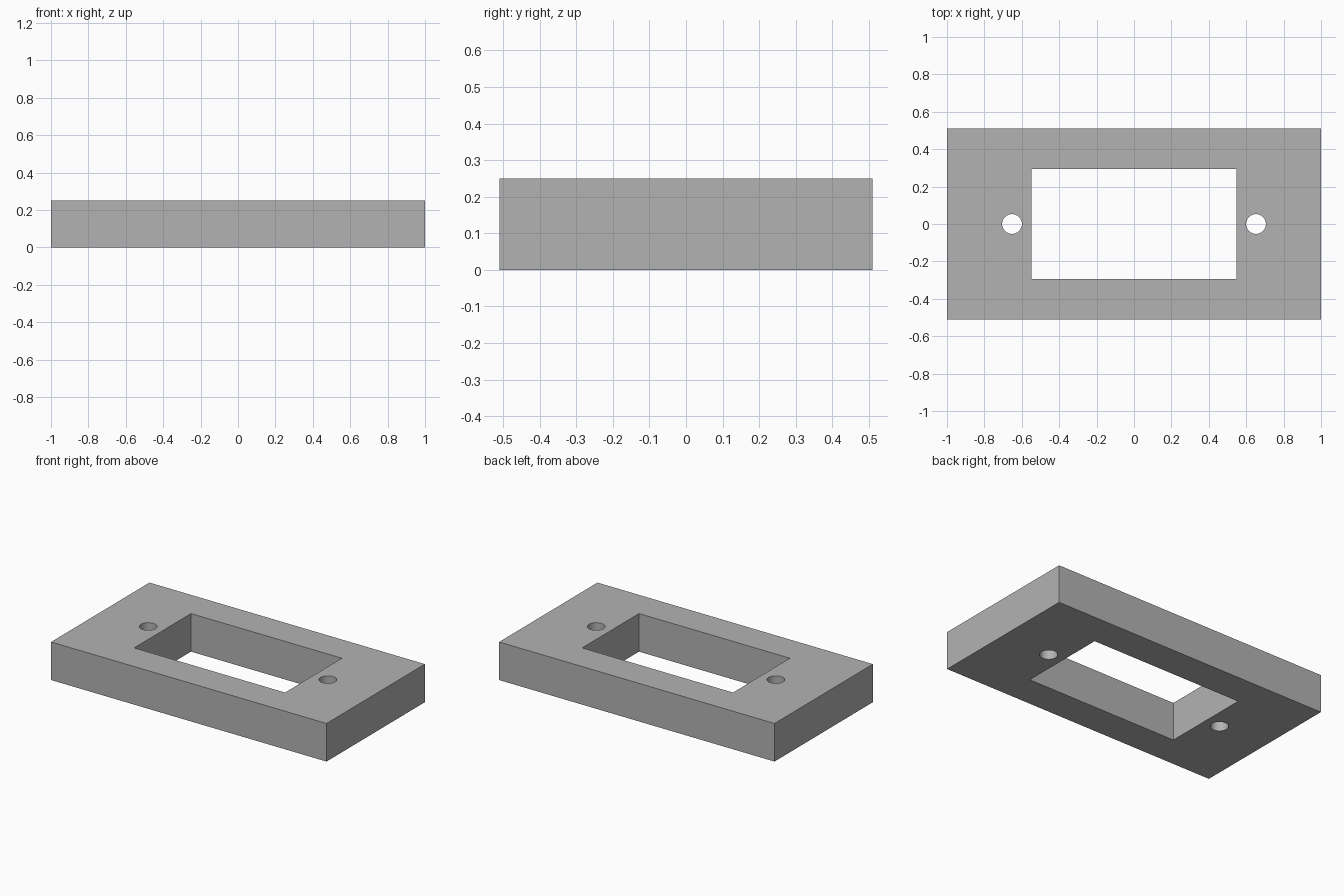
import bpy
import bmesh
from math import cos, sin, tau

cube = bpy.data.objects.get("Cube")
if cube:
    bpy.data.objects.remove(cube, do_unlink=True)

LENGTH, WIDTH, HEIGHT = 2.0, 1.02, 0.25
WINDOW_LENGTH, WINDOW_WIDTH = 1.096, 0.59
HOLE_X, HOLE_RADIUS, HOLE_SIDES = 0.652, 0.053, 48


def rectangle(length, width):
    return [(sx * length / 2, sy * width / 2)
            for sx, sy in ((-1, -1), (1, -1), (1, 1), (-1, 1))]


def circle(x, radius):
    return [(x + radius * cos(tau * i / HOLE_SIDES), radius * sin(tau * i / HOLE_SIDES))
            for i in range(HOLE_SIDES)]


# Flat profile: outer edge, central window and two screw holes
curve = bpy.data.curves.new("plate_profile", "CURVE")
curve.dimensions = "2D"
curve.fill_mode = "BOTH"
curve.extrude = HEIGHT / 2
for outline in (rectangle(LENGTH, WIDTH), rectangle(WINDOW_LENGTH, WINDOW_WIDTH),
                circle(-HOLE_X, HOLE_RADIUS), circle(HOLE_X, HOLE_RADIUS)):
    spline = curve.splines.new("POLY")
    spline.points.add(len(outline) - 1)
    for point, (x, y) in zip(spline.points, outline):
        point.co = (x, y, 0, 1)
    spline.use_cyclic_u = True

# Solid mounting plate
plate = bpy.data.objects.new("mounting_plate", curve)
bpy.context.collection.objects.link(plate)
plate.location.z = HEIGHT / 2
bpy.ops.object.select_all(action="DESELECT")
plate.select_set(True)
bpy.context.view_layer.objects.active = plate
bpy.ops.object.convert(target="MESH")
plate = bpy.context.view_layer.objects.active
plate.name = plate.data.name = "mounting_plate"

# Weld the caps to the walls
bm = bmesh.new()
bm.from_mesh(plate.data)
bmesh.ops.remove_doubles(bm, verts=bm.verts, dist=0.0001)
bmesh.ops.recalc_face_normals(bm, faces=bm.faces)
bm.to_mesh(plate.data)
bm.free()
bpy.ops.object.shade_smooth_by_angle()

# Plain grey
grey = bpy.data.materials.new("grey")
grey.use_nodes = True
colour = (0.45, 0.45, 0.45, 1)
grey.diffuse_color = colour
grey.node_tree.nodes["Principled BSDF"].inputs["Base Color"].default_value = colour
plate.data.materials.clear()
plate.data.materials.append(grey)
